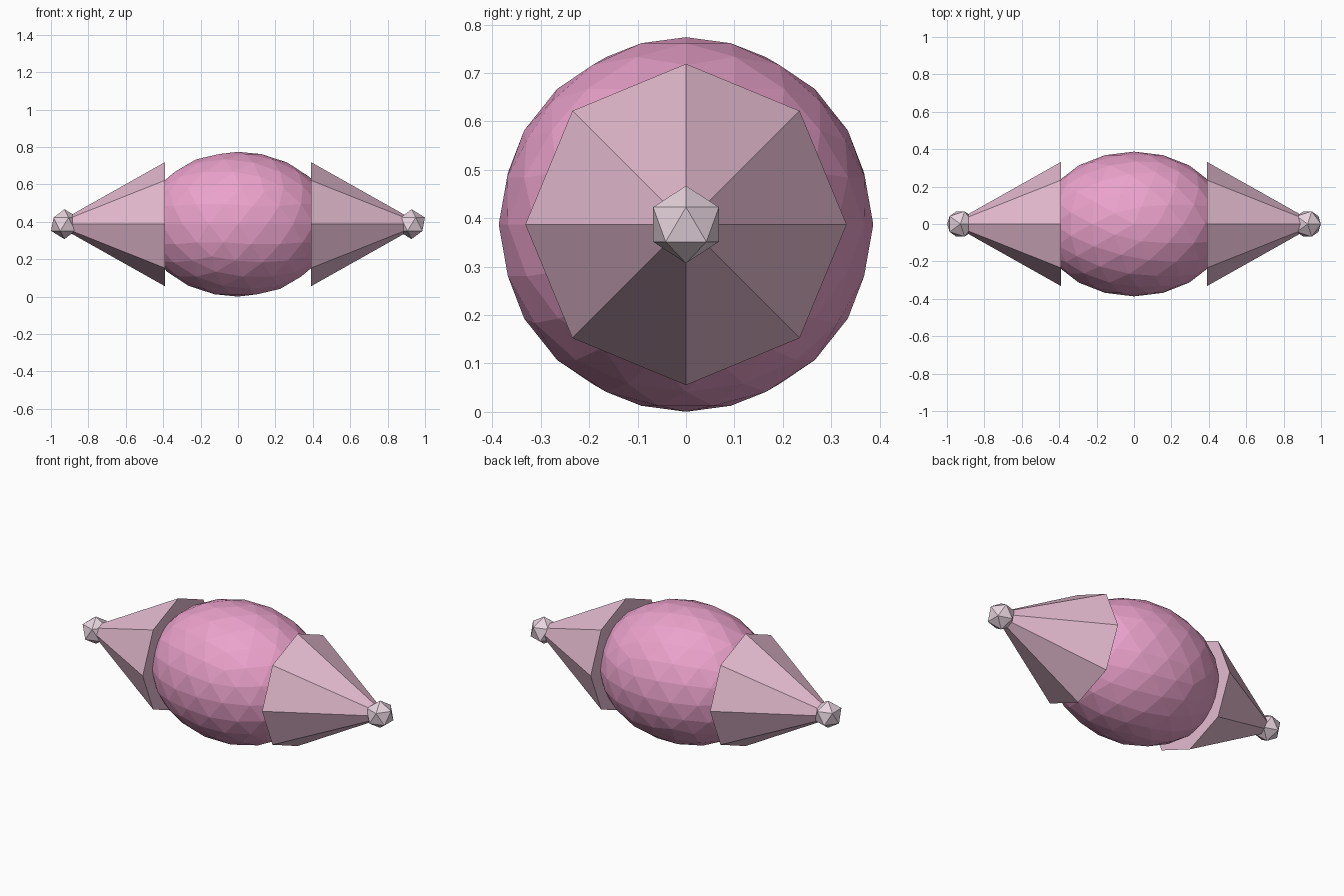
import bpy
from math import pi

if "Cube" in bpy.data.objects:
    bpy.data.objects.remove(bpy.data.objects["Cube"])

CENTRE_Z = 0.387


def material(name, rgb):
    mat = bpy.data.materials.new(name)
    mat.diffuse_color = (*rgb, 1)
    mat.use_nodes = True
    mat.node_tree.nodes["Principled BSDF"].inputs["Base Color"].default_value = mat.diffuse_color
    return mat


def finish(name, mat):
    obj = bpy.context.object
    obj.name = name
    obj.data.materials.append(mat)
    return obj


body_pink = material("body_pink", (0.83, 0.36, 0.60))
wrapper_pink = material("wrapper_pink", (0.78, 0.50, 0.63))
tip_pink = material("tip_pink", (0.80, 0.66, 0.73))

# Faceted sweet body, stretched along x
bpy.ops.mesh.primitive_ico_sphere_add(subdivisions=3, radius=0.387,
                                      location=(0, 0, CENTRE_Z))
body = finish("candy_body", body_pink)
body.scale.x = 1.3

for side, label in ((-1, "left"), (1, "right")):
    # Flared wrapper end: eight-sided cone, wide base against the body
    base_x, length = 0.39, 0.59
    bpy.ops.mesh.primitive_cone_add(vertices=8, radius1=0.332, radius2=0,
                                    depth=length,
                                    location=(side * (base_x + length / 2), 0, CENTRE_Z),
                                    rotation=(0, side * pi / 2, 0))
    finish(f"{label}_wrapper_end", wrapper_pink)

    # Small knob on the point
    bpy.ops.mesh.primitive_ico_sphere_add(subdivisions=1, radius=0.08,
                                          location=(side * 0.928, 0, CENTRE_Z))
    finish(f"{label}_tip", tip_pink)
